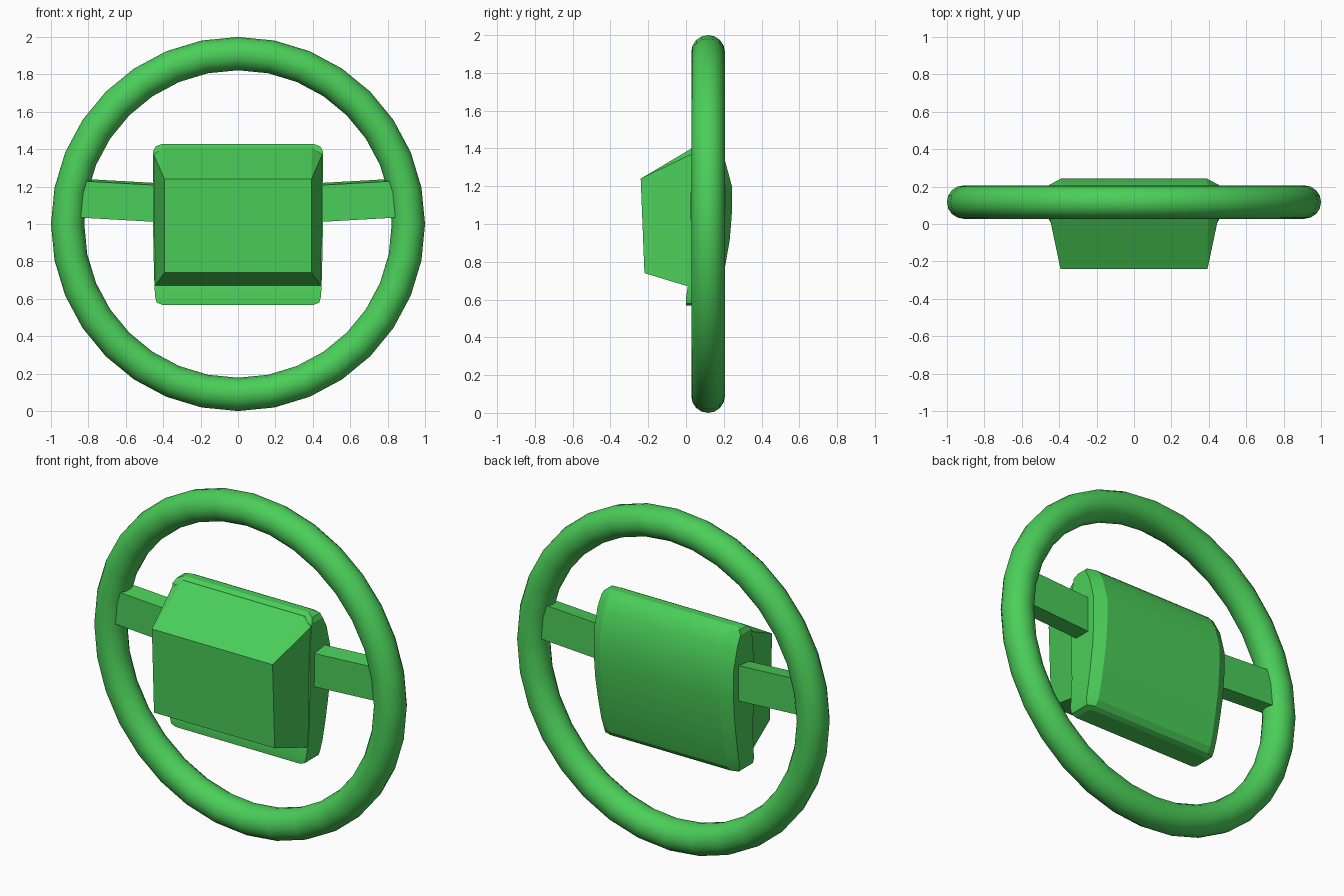
import bpy, bmesh, math

if "Cube" in bpy.data.objects:
    bpy.data.objects.remove(bpy.data.objects["Cube"])

green = bpy.data.materials.new("green")
green.diffuse_color = (0.07, 0.62, 0.10, 1)
green.use_nodes = True
green.node_tree.nodes["Principled BSDF"].inputs["Base Color"].default_value = green.diffuse_color


def finish(ob, angle=None):
    ob.data.materials.append(green)
    if angle:
        bpy.ops.object.select_all(action='DESELECT')
        ob.select_set(True)
        bpy.context.view_layer.objects.active = ob
        bpy.ops.object.shade_smooth_by_angle(angle=math.radians(angle))


def add_mesh(name, bm, angle=None):
    bmesh.ops.recalc_face_normals(bm, faces=bm.faces[:])
    me = bpy.data.meshes.new(name)
    bm.to_mesh(me)
    bm.free()
    ob = bpy.data.objects.new(name, me)
    bpy.context.collection.objects.link(ob)
    finish(ob, angle)


def hull(name, points):
    bm = bmesh.new()
    for p in points:
        bm.verts.new(p)
    bmesh.ops.convex_hull(bm, input=bm.verts[:])
    bmesh.ops.dissolve_limit(bm, angle_limit=0.02, verts=bm.verts[:], edges=bm.edges[:])
    add_mesh(name, bm)


# Rim
bpy.ops.mesh.primitive_torus_add(major_segments=32, minor_segments=16,
                                 major_radius=0.911, minor_radius=0.089,
                                 location=(0, 0.117, 1.0), rotation=(math.pi / 2, 0, 0))
rim = bpy.context.object
rim.name = "rim"
finish(rim, 40)

# Hub box: tapered front block with cut top corners
half = [(0.393, -0.24, 1.24), (0.393, -0.22, 0.74),
        (0.395, 0.05, 1.412), (0.45, 0.03, 1.37), (0.443, 0.01, 0.67),
        (0.395, 0.10, 1.412), (0.45, 0.10, 1.37), (0.443, 0.10, 0.67)]
hull("hub_box", [(s * x, y, z) for s in (-1, 1) for x, y, z in half])

# Back cover: rows of (z, half width, front y, back y), bulging to the rear
rows = [(0.568, 0.405, 0.00, 0.12), (0.580, 0.435, 0.00, 0.145), (0.61, 0.443, 0.00, 0.168),
        (0.67, 0.447, 0.01, 0.185), (0.78, 0.45, 0.02, 0.208), (0.92, 0.453, 0.02, 0.232),
        (1.06, 0.455, 0.02, 0.243), (1.20, 0.455, 0.02, 0.243), (1.33, 0.455, 0.03, 0.208),
        (1.39, 0.453, 0.04, 0.175), (1.415, 0.44, 0.06, 0.150), (1.428, 0.405, 0.08, 0.125)]
bm = bmesh.new()
loops = []
for z, w, yf, yb in rows:
    wi = min(0.39, w - 0.02)
    drop = 0.035 if 0.6 < z < 1.4 else 0.015
    section = [(-w, yf), (-w, yb - drop), (-wi, yb), (wi, yb), (w, yb - drop), (w, yf)]
    loops.append([bm.verts.new((x, y, z)) for x, y in section])
for a, b in zip(loops, loops[1:]):
    for i in range(6):
        j = (i + 1) % 6
        bm.faces.new((a[i], a[j], b[j], b[i]))
bm.faces.new(loops[0])
bm.faces.new(loops[-1])
add_mesh("back_cover", bm, 20)

# Spokes: slightly rising bars from the hub into the rim
for side, label in ((-1, "left"), (1, "right")):
    hull(label + "_spoke", [(side * x, y, z + rise)
                            for x, rise in ((0.40, -0.003), (0.86, 0.023))
                            for y, z in ((0.06, 1.012), (0.06, 1.208),
                                         (0.16, 1.012), (0.16, 1.22))])
